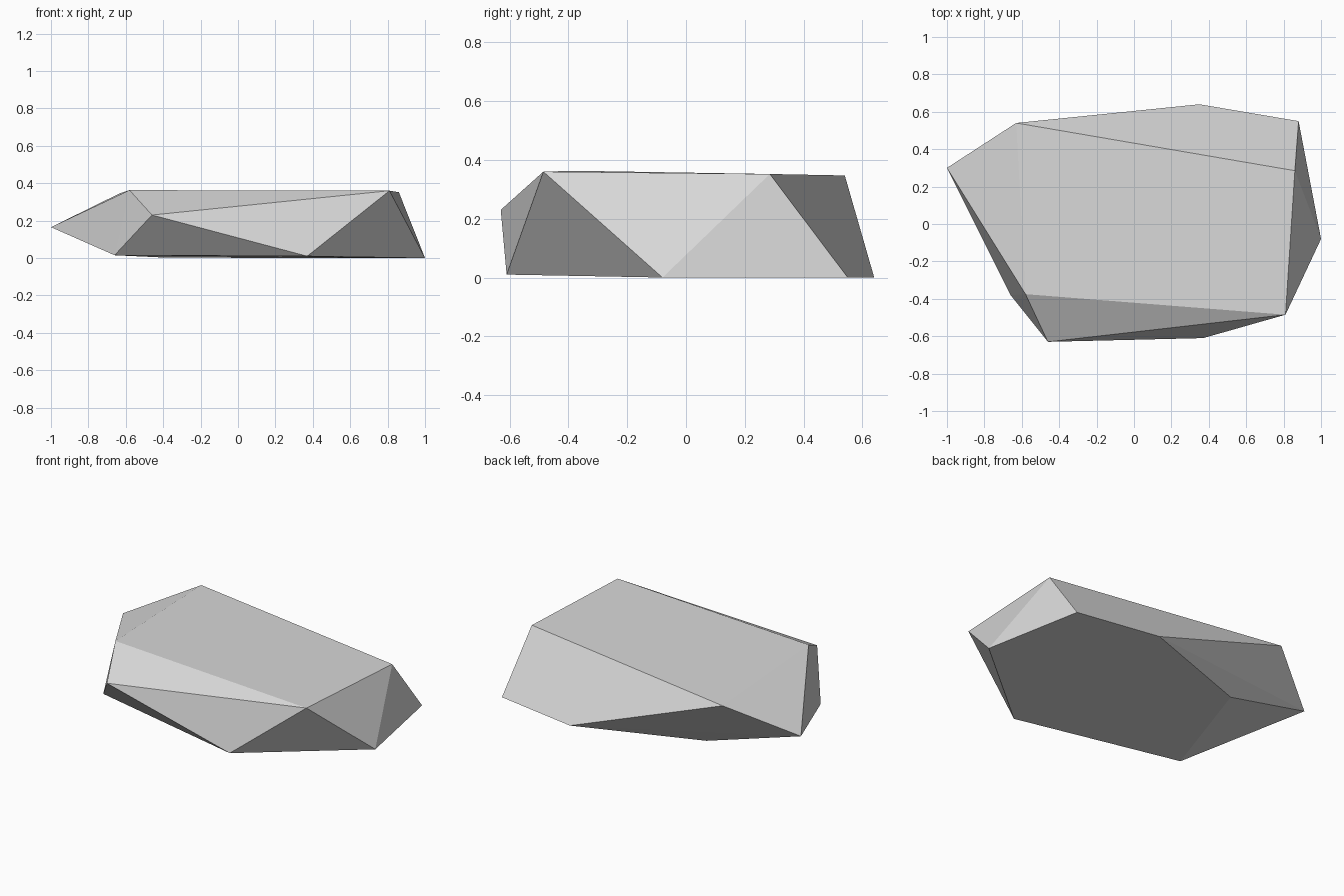
import bpy
import bmesh

cube = bpy.data.objects.get("Cube")
if cube:
    bpy.data.objects.remove(cube, do_unlink=True)

# Stone colour
stone = bpy.data.materials.new("light grey stone")
stone.use_nodes = True
grey = (0.69, 0.69, 0.69, 1)
stone.diffuse_color = grey
stone.node_tree.nodes["Principled BSDF"].inputs["Base Color"].default_value = grey

# Corners of the chipped slab, by level
base_corners = [(-0.66, -0.38, 0.015), (0.37, -0.61, 0.01), (1, -0.08, 0),
                (0.88, 0.55, 0), (0.35, 0.64, 0), (-0.40, 0.37, 0.003)]
side_corners = [(-1, 0.30, 0.165), (-0.46, -0.63, 0.23)]
top_corners = [(-0.58, -0.375, 0.363), (0.81, -0.485, 0.36),
               (0.86, 0.285, 0.352), (-0.63, 0.54, 0.347)]

# Rock: a faceted convex hull around the corners
bm = bmesh.new()
for corner in base_corners + side_corners + top_corners:
    bm.verts.new(corner)
bmesh.ops.convex_hull(bm, input=bm.verts[:])

# Merge almost level triangles into broad facets
bmesh.ops.dissolve_limit(bm, angle_limit=0.03, verts=bm.verts[:], edges=bm.edges[:])
bmesh.ops.recalc_face_normals(bm, faces=bm.faces[:])

mesh = bpy.data.meshes.new("rock")
bm.to_mesh(mesh)
bm.free()
mesh.materials.append(stone)
rock = bpy.data.objects.new("rock", mesh)
bpy.context.collection.objects.link(rock)
